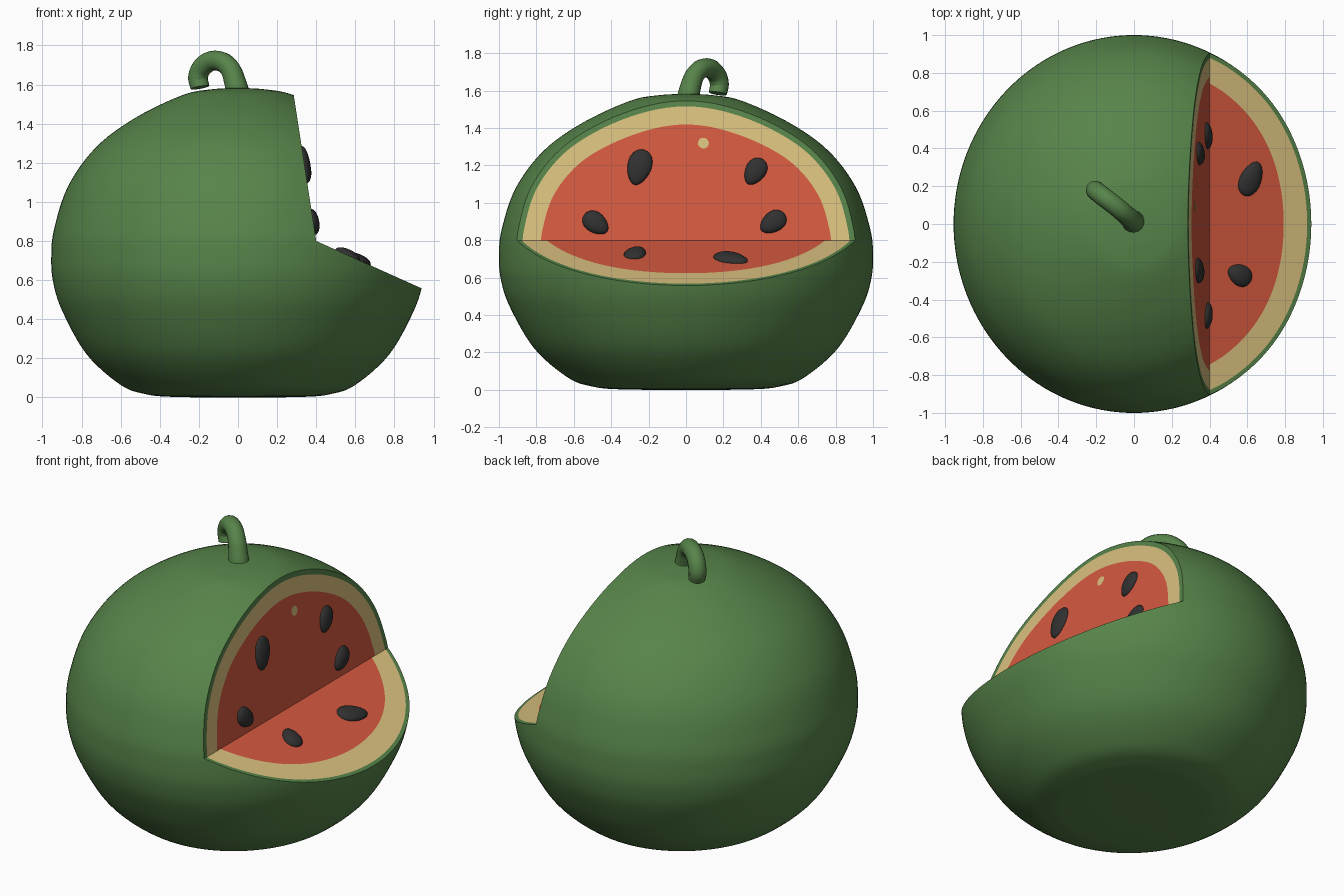
import bpy, bmesh, math
from mathutils import Vector, Matrix

if "Cube" in bpy.data.objects:
    bpy.data.objects.remove(bpy.data.objects["Cube"])


def material(name, rgb):
    m = bpy.data.materials.new(name)
    m.diffuse_color = (*rgb, 1)
    m.use_nodes = True
    m.node_tree.nodes["Principled BSDF"].inputs["Base Color"].default_value = m.diffuse_color
    return m


GREEN = material("rind green", (0.095, 0.23, 0.068))
CREAM = material("pith cream", (0.70, 0.53, 0.21))
RED = material("flesh red", (0.66, 0.10, 0.05))
BLACK = material("seed black", (0.03, 0.03, 0.03))


def add_object(name, bm, mats, smooth=True):
    me = bpy.data.meshes.new(name)
    bm.to_mesh(me)
    bm.free()
    ob = bpy.data.objects.new(name, me)
    bpy.context.collection.objects.link(ob)
    for m in mats:
        me.materials.append(m)
    if smooth:
        smooth_object(ob)
    return ob


def smooth_object(ob):
    bpy.ops.object.select_all(action='DESELECT')
    ob.select_set(True)
    bpy.context.view_layer.objects.active = ob
    bpy.ops.object.shade_smooth_by_angle(angle=math.radians(35))


# Rind profile (radius, height), smoothed with a Catmull-Rom curve
SX = 0.955
KEYS = [(0, 0), (0.35, 0.003), (0.5, 0.018), (0.63, 0.065), (0.81, 0.22), (0.94, 0.44),
        (0.99, 0.59), (1.0, 0.72), (0.985, 0.86), (0.91, 1.08), (0.76, 1.28),
        (0.55, 1.43), (0.3, 1.545), (0.15, 1.575), (0, 1.582)]


def smooth_profile(keys, n=6):
    k = [Vector(p) for p in keys]
    k = [Vector((-k[1].x, k[1].y))] + k + [Vector((-k[-2].x, k[-2].y))]
    out = []
    for i in range(1, len(k) - 2):
        a, b, c, d = k[i - 1:i + 3]
        for j in range(n):
            t = j / n
            out.append(0.5 * (2 * b + (c - a) * t + (2 * a - 5 * b + 4 * c - d) * t ** 2
                              + (3 * b - a - 3 * c + d) * t ** 3))
    return out + [k[-2]]


PROFILE = smooth_profile(KEYS)


def radius_at(z):
    for a, b in zip(PROFILE, PROFILE[1:]):
        if a.y <= z <= b.y and b.y > a.y:
            return a.x + (b.x - a.x) * (z - a.y) / (b.y - a.y)
    return 0


# The two cut planes share a hinge line along y
HINGE = Vector((0.40, 0, 0.80))
V = Vector((0, 1, 0))
U_TOP = Vector((-0.117, 0, 0.76)).normalized()
U_LOW = Vector((0.55, 0, -0.247)).normalized()
N_TOP, N_LOW = V.cross(U_TOP), U_LOW.cross(V)
if N_TOP.x < 0:
    N_TOP = -N_TOP
if N_LOW.z < 0:
    N_LOW = -N_LOW

# Rind body
bm = bmesh.new()
vs = [bm.verts.new((p.x, 0, p.y)) for p in PROFILE]
es = [bm.edges.new(e) for e in zip(vs, vs[1:])]
bmesh.ops.spin(bm, geom=vs + es, cent=(0, 0, 0), axis=(0, 0, 1), angle=math.tau, steps=144)
bmesh.ops.remove_doubles(bm, verts=bm.verts, dist=0.0005)
bmesh.ops.scale(bm, vec=(SX, 1, 1), verts=bm.verts)
bmesh.ops.recalc_face_normals(bm, faces=bm.faces)
body = add_object("melon_rind", bm, [GREEN], False)

# Wedge cutter
bm = bmesh.new()
pts = [HINGE, HINGE + U_LOW * 1.6, Vector((2, 0, 2.3)), HINGE + U_TOP * 1.5]
face = bm.faces.new([bm.verts.new(p - V * 1.5) for p in pts])
ext = bmesh.ops.extrude_face_region(bm, geom=[face])
bmesh.ops.translate(bm, vec=V * 3, verts=[g for g in ext["geom"] if isinstance(g, bmesh.types.BMVert)])
bmesh.ops.recalc_face_normals(bm, faces=bm.faces)
cutter = add_object("wedge_cutter", bm, [], False)
cutter.hide_render = True
mod = body.modifiers.new("wedge", 'BOOLEAN')
mod.operation, mod.solver, mod.object = 'DIFFERENCE', 'EXACT', cutter
bpy.context.view_layer.objects.active = body
bpy.ops.object.modifier_apply(modifier="wedge")
bpy.data.objects.remove(cutter)

# Remove the plain cut faces; the banded ones below replace them
bm = bmesh.new()
bm.from_mesh(body.data)
caps = [f for f in bm.faces for n in (N_TOP, N_LOW)
        if f.normal.dot(n) > 0.999 and abs((f.calc_center_median() - HINGE).dot(n)) < 1e-3]
bmesh.ops.delete(bm, geom=caps, context='FACES')
bm.to_mesh(body.data)
bm.free()
smooth_object(body)


def reach(d):
    """Distance from the hinge centre to the rind along d."""
    lo, hi = 0, 1.6
    for _ in range(40):
        mid = (lo + hi) / 2
        p = HINGE + d * mid
        if math.hypot(p.x / SX, p.y) < radius_at(p.z):
            lo = mid
        else:
            hi = mid
    return lo


def cut_face(name, u, n, rim, pith):
    """Half-round face in bands: red flesh, cream pith, green rim."""
    bm = bmesh.new()
    centre = bm.verts.new(HINGE)
    rows, steps = [], 120
    for i in range(steps + 1):
        a = math.pi * i / steps
        d = V * math.cos(a) + u * math.sin(a)
        r = reach(d)
        rows.append([bm.verts.new(HINGE + d * q) for q in (r - pith, r - rim, r)])
    for a, b in zip(rows, rows[1:]):
        bm.faces.new((centre, a[0], b[0])).material_index = 2
        bm.faces.new((a[0], a[1], b[1], b[0])).material_index = 1
        bm.faces.new((a[1], a[2], b[2], b[1])).material_index = 0
    for f in bm.faces:
        f.normal_update()
        if f.normal.dot(n) < 0:
            f.normal_flip()
    add_object(name, bm, [GREEN, CREAM, RED], False)


cut_face("upper_cut_face", U_TOP, N_TOP, 0.03, 0.128)
cut_face("lower_cut_face", U_LOW, N_LOW, 0.024, 0.16)


def on_face(u, n, y, dist, tilt):
    """Frame lying on a cut face; its local y is the long axis, tilted towards +y."""
    t = math.radians(tilt)
    long = u * math.cos(t) + V * math.sin(t)
    m = Matrix((long.cross(n), long, n)).transposed().to_4x4()
    m.translation = HINGE + V * y + u * dist
    return m


# Seeds: y, distance up the face, half width, half length, tilt
seeds = {
    "upper": (U_TOP, N_TOP, [(-0.25, 0.395, 0.064, 0.098, -165), (0.37, 0.372, 0.055, 0.078, -150),
                             (-0.482, 0.093, 0.055, 0.077, 128), (0.465, 0.098, 0.055, 0.077, -125)]),
    "lower": (U_LOW, N_LOW, [(-0.27, 0.175, 0.056, 0.072, 155), (0.24, 0.24, 0.06, 0.098, 63)]),
}
for side, (u, n, items) in seeds.items():
    for i, (y, dist, w, l, tilt) in enumerate(items):
        bm = bmesh.new()
        bmesh.ops.create_uvsphere(bm, u_segments=24, v_segments=14, radius=1)
        for v in bm.verts:
            v.co = Vector((v.co.x * w * (1 - 0.18 * v.co.y), v.co.y * l, v.co.z * 0.03))
        bm.transform(on_face(u, n, y, dist, tilt))
        bmesh.ops.recalc_face_normals(bm, faces=bm.faces)
        add_object(f"{side}_seed_{i + 1}", bm, [BLACK])

# Small pale spot on the upper flesh
bm = bmesh.new()
bmesh.ops.create_circle(bm, cap_ends=True, segments=20, radius=0.029)
m = on_face(U_TOP, N_TOP, 0.093, 0.525, 0)
m.translation += N_TOP * 0.004
bm.transform(m)
for f in bm.faces:
    f.normal_update()
    if f.normal.dot(N_TOP) < 0:
        f.normal_flip()
add_object("pale_spot", bm, [CREAM], False)

# Curled stem
path = [(0, 0.01, 1.54, 1.25), (-0.014, 0.022, 1.61, 1.1), (-0.048, 0.053, 1.69, 1),
        (-0.11, 0.105, 1.722, 1), (-0.172, 0.152, 1.70, 1), (-0.204, 0.178, 1.64, 1),
        (-0.194, 0.17, 1.585, 0.95)]
cu = bpy.data.curves.new("stem", 'CURVE')
cu.dimensions = '3D'
cu.bevel_depth, cu.bevel_resolution, cu.use_fill_caps = 0.051, 6, True
sp = cu.splines.new('BEZIER')
sp.bezier_points.add(len(path) - 1)
for bp, (x, y, z, r) in zip(sp.bezier_points, path):
    bp.co, bp.radius = (x, y, z), r
    bp.handle_left_type = bp.handle_right_type = 'AUTO'
cu.materials.append(GREEN)
stem = bpy.data.objects.new("stem", cu)
bpy.context.collection.objects.link(stem)
bpy.ops.object.select_all(action='DESELECT')
stem.select_set(True)
bpy.context.view_layer.objects.active = stem
bpy.ops.object.convert(target='MESH')
smooth_object(bpy.context.view_layer.objects.active)
